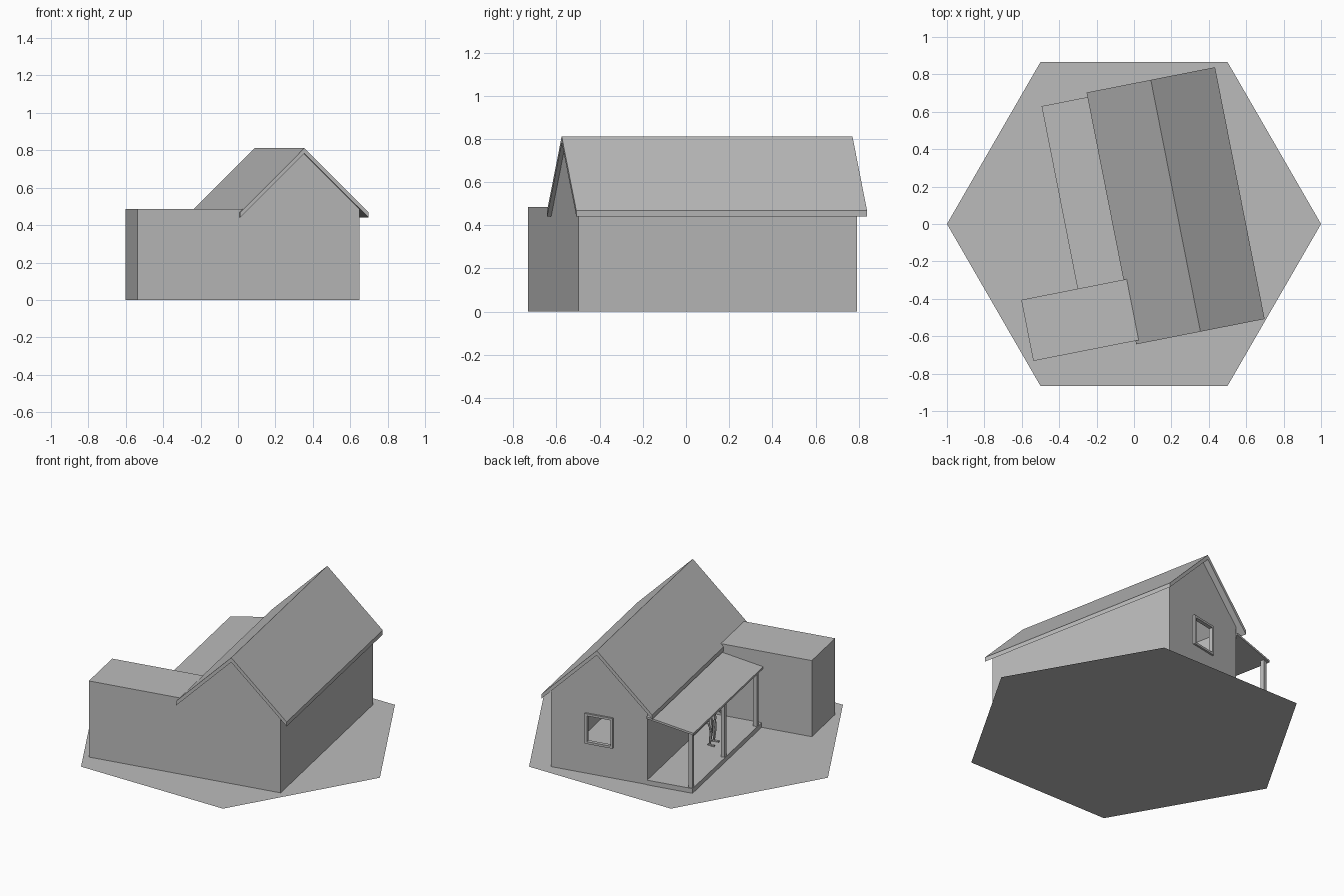
import bpy, bmesh, math
from mathutils import Matrix, Vector

if "Cube" in bpy.data.objects:
    bpy.data.objects.remove(bpy.data.objects["Cube"])

grey = bpy.data.materials.new("plain grey")
grey.diffuse_color = (0.5, 0.5, 0.5, 1)
grey.use_nodes = True
grey.node_tree.nodes["Principled BSDF"].inputs["Base Color"].default_value = grey.diffuse_color

# House frame: local x across the house, local y along the ridge
HOUSE = Matrix.Translation((0.2225, 0.0975, 0)) @ Matrix.Rotation(math.radians(11.15), 4, 'Z')
FRONT, BACK, SIDE = -0.667, 0.648, 0.304
WALL, PEAK = 0.485, 0.783


def finish(name, bm, mat=HOUSE):
    bmesh.ops.remove_doubles(bm, verts=bm.verts, dist=1e-5)
    bmesh.ops.recalc_face_normals(bm, faces=bm.faces)
    bm.transform(mat)
    me = bpy.data.meshes.new(name)
    bm.to_mesh(me)
    bm.free()
    me.materials.append(grey)
    ob = bpy.data.objects.new(name, me)
    bpy.context.collection.objects.link(ob)
    return ob


def poly(bm, pts):
    return bm.faces.new([bm.verts.new(p) for p in pts])


def add_box(bm, lo, hi):
    size = [b - a for a, b in zip(lo, hi)]
    mid = [(a + b) / 2 for a, b in zip(lo, hi)]
    m = Matrix.Translation(mid) @ Matrix.Diagonal((*size, 1))
    bmesh.ops.create_cube(bm, size=1, matrix=m)


def box(name, lo, hi):
    bm = bmesh.new()
    add_box(bm, lo, hi)
    return finish(name, bm)


def extrude_profile(name, pts, y0, y1):
    bm = bmesh.new()
    f = poly(bm, [(x, y0, z) for x, z in pts])
    r = bmesh.ops.extrude_face_region(bm, geom=[f])
    vs = [v for v in r['geom'] if isinstance(v, bmesh.types.BMVert)]
    bmesh.ops.translate(bm, verts=vs, vec=(0, y1 - y0, 0))
    return finish(name, bm)


# Hexagonal ground plate
bm = bmesh.new()
poly(bm, [(math.cos(math.radians(60 * i)), math.sin(math.radians(60 * i)), 0) for i in range(6)])
finish("ground_plate", bm, Matrix())

# Hollow house walls, with a window opening in the back gable
bm = bmesh.new()
poly(bm, [(-SIDE, FRONT, 0), (SIDE, FRONT, 0), (SIDE, FRONT, WALL), (0, FRONT, PEAK), (-SIDE, FRONT, WALL)])
W, Z0, Z1 = 0.078, 0.203, 0.375
for s in (-1, 1):
    poly(bm, [(s * SIDE, FRONT, 0), (s * SIDE, BACK, 0), (s * SIDE, BACK, WALL), (s * SIDE, FRONT, WALL)])
    poly(bm, [(s * x, BACK, z) for x, z in
              [(0, 0), (SIDE, 0), (SIDE, WALL), (0, PEAK), (0, Z1), (W, Z1), (W, Z0), (0, Z0)]])
finish("house_walls", bm)

# Window frame
bm = bmesh.new()
T, D0, D1 = 0.014, BACK - 0.012, BACK + 0.012
for s in (-1, 1):
    a, b = sorted((s * (W - 0.004), s * (W + T - 0.004)))
    add_box(bm, (a, D0, Z0 - T + 0.004), (b, D1, Z1 + T - 0.004))
for z in (Z0 - T + 0.004, Z1 - 0.004):
    add_box(bm, (-W + 0.004, D0, z), (W - 0.004, D1, z + T))
finish("window_frame", bm)

# Gable roof and side wing
extrude_profile("main_roof", [(-0.35, 0.44), (0, PEAK), (0.35, 0.44), (0.35, 0.468), (0, 0.812), (-0.35, 0.468)],
                -0.686, 0.686)
box("side_wing", (-0.907, FRONT, 0), (-SIDE, -0.334, WALL))

# Porch: floor, sloping roof and posts
box("porch_floor", (-0.59, -0.334, 0), (-SIDE, BACK + 0.004, 0.03))
extrude_profile("porch_roof", [(-0.60, 0.375), (-SIDE, 0.425), (-SIDE, 0.438), (-0.60, 0.388)], -0.334, 0.661)
for i, y in enumerate((0.635, 0.175, -0.285)):
    box(f"porch_post_{i + 1}", (-0.587, y - 0.012, 0.03), (-0.563, y + 0.012, 0.382))


# Thin standing figure on the porch, built from tapered limbs
def limb(bm, a, b, r0, r1):
    a, b = Vector(a), Vector(b)
    d = b - a
    m = Matrix.Translation((a + b) / 2) @ d.to_track_quat('Z', 'Y').to_matrix().to_4x4()
    bmesh.ops.create_cone(bm, cap_ends=True, segments=6, radius1=r0, radius2=r1, depth=d.length, matrix=m)


bm = bmesh.new()
for s in (-1, 1):
    limb(bm, (0, s * 0.022, 0.17), (-0.008, s * 0.028, 0.09), 0.014, 0.009)    # thigh
    limb(bm, (-0.008, s * 0.028, 0.09), (0, s * 0.03, 0.01), 0.010, 0.006)     # shin
    limb(bm, (0.01, s * 0.03, 0.008), (-0.03, s * 0.034, 0.006), 0.007, 0.007)  # foot
    limb(bm, (0, s * 0.04, 0.265), (0, s * 0.075, 0.20), 0.010, 0.007)         # upper arm
    limb(bm, (0, s * 0.075, 0.20), (-0.03, s * 0.095, 0.145), 0.008, 0.005)    # forearm
    limb(bm, (-0.03, s * 0.095, 0.145), (-0.038, s * 0.098, 0.122), 0.008, 0.005)  # hand
limb(bm, (0, 0, 0.16), (0, 0, 0.20), 0.028, 0.020)
limb(bm, (0, 0, 0.20), (0, 0, 0.275), 0.022, 0.038)
limb(bm, (0, 0, 0.275), (0, 0, 0.30), 0.010, 0.010)
bmesh.ops.create_icosphere(bm, subdivisions=2, radius=0.026, matrix=Matrix.Translation((0, 0, 0.318)))
finish("porch_figure", bm, HOUSE @ Matrix.Translation((-0.444, 0.045, 0.03)))
